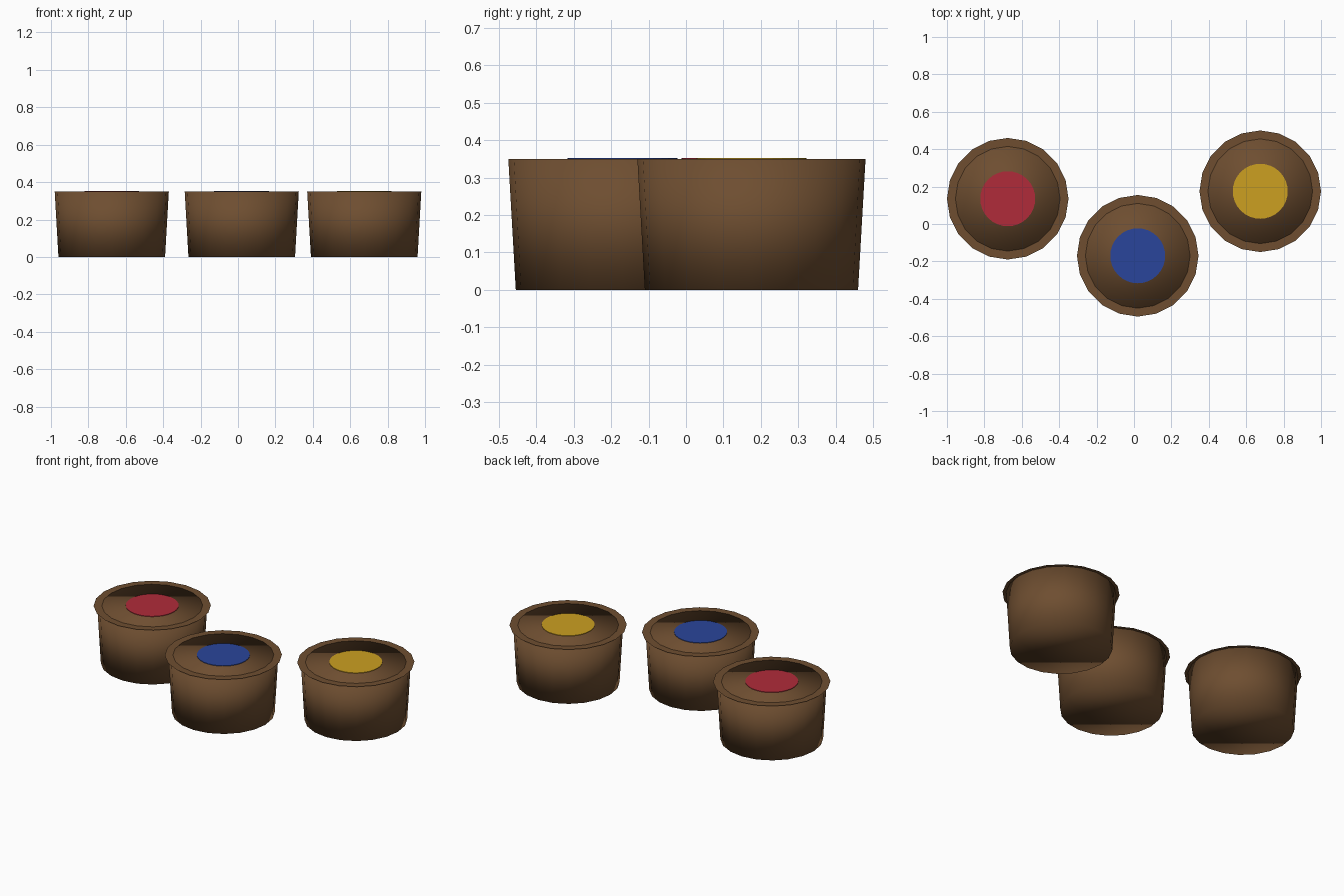
import bpy
import bmesh
import math

cube = bpy.data.objects.get("Cube")
if cube:
    bpy.data.objects.remove(cube, do_unlink=True)

SIDES = 20
HEIGHT = 0.35


def material(name, rgb):
    mat = bpy.data.materials.new(name)
    mat.use_nodes = True
    color = (*rgb, 1.0)
    mat.diffuse_color = color
    mat.node_tree.nodes["Principled BSDF"].inputs["Base Color"].default_value = color
    return mat


def ring(bm, radius, z, sides):
    steps = [2 * math.pi * i / sides for i in range(sides)]
    return [bm.verts.new((radius * math.cos(a), radius * math.sin(a), z)) for a in steps]


def lathe(name, profile, mat, place, sides=SIDES, caps=True, smooth=True):
    """Turn (radius, height) pairs around the z axis, listed from bottom or inside."""
    bm = bmesh.new()
    loops = [ring(bm, r, z, sides) for r, z in profile]
    for low, high in zip(loops, loops[1:]):
        for i in range(sides):
            j = (i + 1) % sides
            bm.faces.new((low[i], low[j], high[j], high[i]))
    if caps:
        bm.faces.new(list(reversed(loops[0])))
        bm.faces.new(loops[-1])
    else:
        # Flat open sheet: make it face upward
        bm.normal_update()
        down = [f for f in bm.faces if f.normal.z < 0]
        bmesh.ops.reverse_faces(bm, faces=down)
    for face in bm.faces:
        face.smooth = smooth
    mesh = bpy.data.meshes.new(name)
    bm.to_mesh(mesh)
    bm.free()
    mesh.materials.append(mat)
    obj = bpy.data.objects.new(name, mesh)
    obj.location = (*place, 0)
    bpy.context.collection.objects.link(obj)
    return obj


brown = material("brown", (0.156, 0.076, 0.03))
cups = {
    "red": ((-0.675, 0.135), material("red", (0.434, 0.024, 0.042))),
    "blue": ((0.02, -0.17), material("blue", (0.023, 0.06, 0.328))),
    "yellow": ((0.675, 0.175), material("yellow", (0.604, 0.352, 0.015))),
}

for label, (place, paint) in cups.items():
    # Tapered closed cup with softly shaded lid and base
    lathe(f"{label}_cup_body", [(0.285, 0), (0.305, HEIGHT)], brown, place)
    # Thin flat flange around the lid
    lathe(f"{label}_cup_rim", [(0.28, HEIGHT + 0.0005), (0.325, HEIGHT + 0.0005)],
          brown, place, caps=False)
    # Coloured disc in the middle of the lid
    lathe(f"{label}_lid_disc", [(0.147, HEIGHT), (0.147, HEIGHT + 0.003)],
          paint, place, sides=32, smooth=False)
